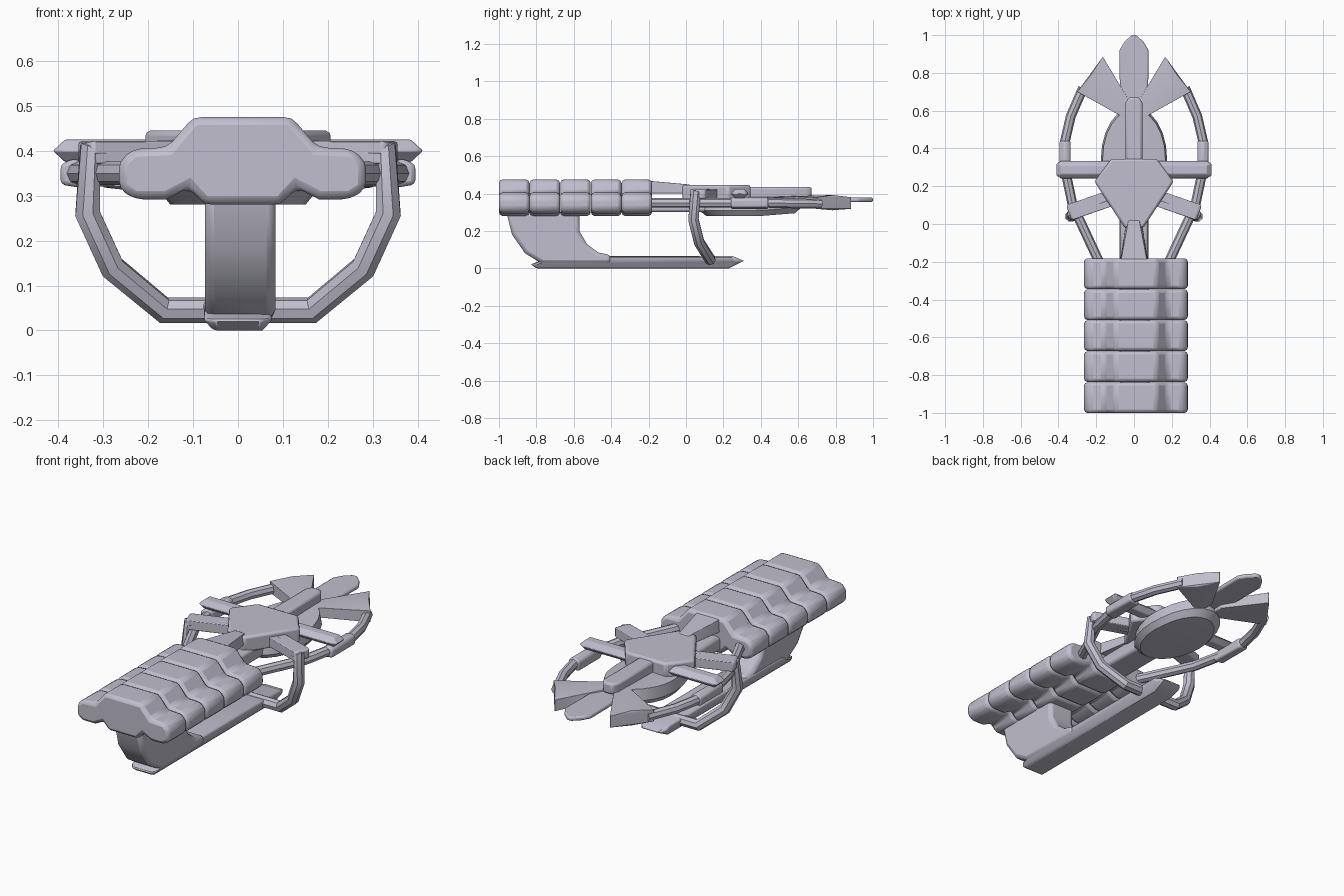
import bpy
import bmesh
import math
from mathutils import Vector

cube = bpy.data.objects.get("Cube")
if cube:
    bpy.data.objects.remove(cube, do_unlink=True)

# Single pale metal finish
metal = bpy.data.materials.new("pale_lavender_grey")
metal.use_nodes = True
metal.diffuse_color = (.53, .52, .61, 1)
metal.node_tree.nodes["Principled BSDF"].inputs["Base Color"].default_value = (.53, .52, .61, 1)


def finish(obj, bevel=0, steps=2, mirror=False):
    """Apply material, rounded edges, symmetry and shading."""
    obj.data.materials.append(metal)
    if bevel:
        mod = obj.modifiers.new("rounded_edges", "BEVEL")
        mod.width, mod.segments, mod.limit_method = bevel, steps, "ANGLE"
    if mirror:
        obj.modifiers.new("symmetry", "MIRROR").use_mirror_merge = False
    for other in bpy.context.selected_objects:
        other.select_set(False)
    bpy.context.view_layer.objects.active = obj
    obj.select_set(True)
    bpy.ops.object.shade_smooth_by_angle(angle=math.radians(35))
    return obj


def from_bmesh(name, bm, **style):
    bmesh.ops.recalc_face_normals(bm, faces=bm.faces[:])
    mesh = bpy.data.meshes.new(name)
    bm.to_mesh(mesh)
    bm.free()
    obj = bpy.data.objects.new(name, mesh)
    bpy.context.collection.objects.link(obj)
    return finish(obj, **style)


def prism(name, outline, axis, low, high, **style):
    """Extrude a two-dimensional outline along the x, y or z axis."""
    place = {"x": lambda a, b, c: (c, a, b),
             "y": lambda a, b, c: (a, c, b),
             "z": lambda a, b, c: (a, b, c)}[axis]
    bm = bmesh.new()
    face = bm.faces.new([bm.verts.new(place(a, b, low)) for a, b in outline])
    new = bmesh.ops.extrude_face_region(bm, geom=[face])["geom"]
    move = Vector(place(0, 0, high - low))
    bmesh.ops.translate(bm, vec=move, verts=[v for v in new if isinstance(v, bmesh.types.BMVert)])
    return from_bmesh(name, bm, **style)


def hull(name, points, **style):
    """Wrap a convex solid around a few points."""
    bm = bmesh.new()
    for p in points:
        bm.verts.new(p)
    made = bmesh.ops.convex_hull(bm, input=bm.verts[:])
    bmesh.ops.delete(bm, geom=made["geom_interior"], context="VERTS")
    return from_bmesh(name, bm, **style)


def tube(name, points, radius, mirror=False):
    """Sweep a round section along a path."""
    curve = bpy.data.curves.new(name, "CURVE")
    curve.dimensions = "3D"
    curve.bevel_depth, curve.bevel_resolution = radius, 2
    curve.use_fill_caps = True
    line = curve.splines.new("POLY")
    line.points.add(len(points) - 1)
    for point, co in zip(line.points, points):
        point.co = (*co, 1)
    temp = bpy.data.objects.new(name, curve)
    bpy.context.collection.objects.link(temp)
    bpy.context.view_layer.update()
    mesh = bpy.data.meshes.new_from_object(temp.evaluated_get(bpy.context.evaluated_depsgraph_get()))
    bpy.data.objects.remove(temp, do_unlink=True)
    obj = bpy.data.objects.new(name, mesh)
    mesh.materials.clear()
    bpy.context.collection.objects.link(obj)
    return finish(obj, mirror=mirror)


def both(half):
    """Complete a symmetric outline from its right half."""
    return half + [(-a, b) for a, b in reversed(half)]


# Five repeated grip segments
segment = both([(.11, .475), (.167, .408), (.245, .404), (.275, .375), (.275, .315),
                (.24, .292), (.17, .292), (.12, .318), (.085, .28)])
segment = [(x + .01, z) for x, z in segment]
for i in range(5):
    start = i * .164 - 1
    prism(f"grip_segment_{i + 1}", segment, "y", start, start + .162, bevel=.018)

# Curved pillar beneath the grip
pillar = [(-.96, .3), (-.93, .18), (-.86, .08), (-.77, .025), (-.4, .025), (-.4, .07),
          (-.47, .085), (-.53, .13), (-.57, .2), (-.57, .3)]
prism("pillar", pillar, "x", -.073, .083, bevel=.02)

# Long skid with chamfered underside and pointed ends
skid = []
for side in (-1, 1):
    wide, narrow = side * .077, side * .055
    skid += [(wide, -.8, .025), (wide, -.7, .065), (wide, .25, .065), (wide, .27, .04),
             (narrow, -.83, .022), (narrow, -.8, 0), (narrow, .23, 0), (narrow, .31, .04)]
hull("skid", skid, bevel=.008)

# Hoop linking the lower arms with the skid
hoop = [(.1, .14, .395), (.33, .05, .395), (.335, .04, .26), (.28, .07, .14), (.165, .13, .045)]
tube("lower_hoop", hoop + [(-x, y, z) for x, y, z in reversed(hoop)], .03)

# Outer ring rails
rail = [(.185, -.2, .35), (.25, -.06, .35), (.325, .1, .35), (.363, .28, .35),
        (.365, .44, .35), (.335, .57, .347), (.27, .72, .345)]
tube("ring_rail", rail, .026, mirror=True)
prism("rail_sleeve", [(.335, .315), (.395, .325), (.395, .37), (.365, .383), (.335, .37)],
      "y", .24, .44, bevel=.01, mirror=True)

# Horizontal cross arm with pointed ends
cross = []
for side in (-1, 1):
    for y, z in ((.24, .4), (.265, .425), (.31, .425), (.335, .4), (.31, .375), (.265, .375)):
        cross.append((side * .385, y, z))
    cross += [(side * .412, y, .4) for y in (.255, .32)]
hull("cross_arm", cross, bevel=.004)

# Flattened diagonal arms
diagonal = [(x + dx, y + dy, z) for x, y in ((.1, .145), (.345, .06))
            for dx, dy in ((-.015, -.04), (.015, .04)) for z in (.37, .422)]
hull("diagonal_arm", diagonal, bevel=.012, mirror=True)

# Central hub plate and the neck running to the grip
hub = both([(.12, .345), (.21, .225), (.05, -.02)])
prism("hub", hub, "z", .36, .445, bevel=.012)
neck = []
for side in (-1, 1):
    neck += [(side * .07, -.2, .468), (side * .075, -.2, .4),
             (side * .028, .02, .448), (side * .04, .02, .4)]
hull("upper_neck", neck, bevel=.006)
prism("lower_neck", both([(.075, -.2), (.075, .16)]), "z", .3, .375, bevel=.015)

# Shallow bowl under the hub
bowl = []
for scale, z in ((.86, .28), (1, .31), (.95, .37)):
    for i in range(24):
        a = math.tau * i / 24
        y = .345 + .275 * scale * math.sin(a)
        bowl.append((.175 * scale * math.cos(a), y, z + max(0, y - .4) * .08))
hull("bowl", bowl)

# Raised spine and long tail blade
spine = both([(.045, .3), (.045, .64), (.028, .672)])
prism("spine", spine, "z", .375, .435, bevel=.012)
blade = both([(.06, .55), (.075, .72), (.077, .92), (.05, .965), (.012, 1)])
prism("tail_blade", blade, "z", .355, .378, bevel=.008)

# Flared fins on either side of the blade
fin = [(.03, .55, .335), (.03, .55, .385), (.03, .66, .335), (.03, .66, .385)]
for x, y in ((.3, .7), (.165, .885)):
    fin += [(x, y, .318), (x, y, .38)]
fin += [(.23, .785, .31), (.23, .785, .392)]
hull("flared_fin", fin, bevel=.003, mirror=True)
